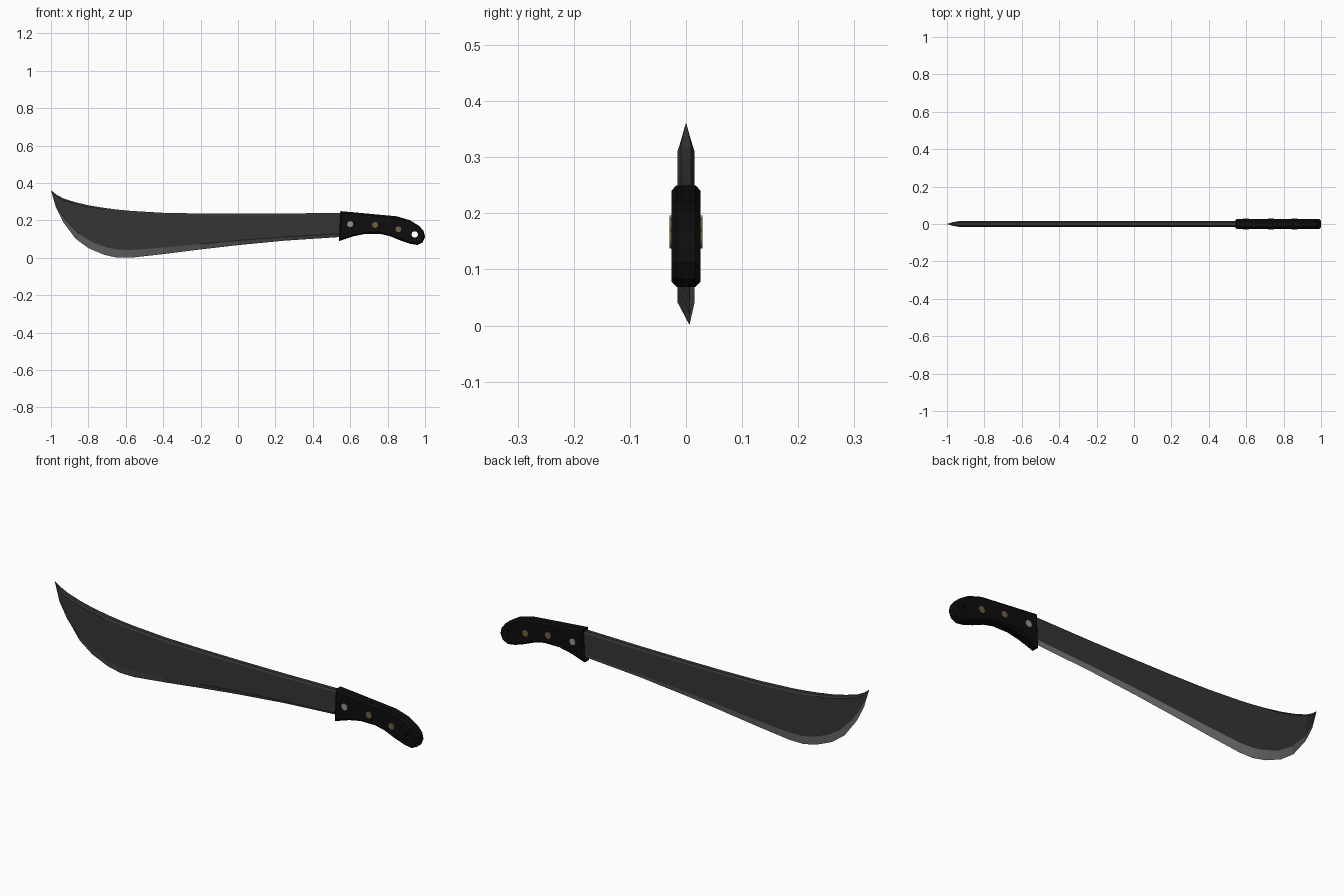
import bpy, bmesh, math
from mathutils import Matrix

if "Cube" in bpy.data.objects:
    bpy.data.objects.remove(bpy.data.objects["Cube"])


def material(name, rgb):
    m = bpy.data.materials.new(name)
    m.diffuse_color = (*rgb, 1)
    m.use_nodes = True
    m.node_tree.nodes["Principled BSDF"].inputs["Base Color"].default_value = m.diffuse_color
    return m


STEEL = material("dark_steel", (0.035, 0.035, 0.035))
EDGE = material("ground_edge", (0.2, 0.2, 0.2))
BLACK = material("black_grip", (0.004, 0.004, 0.004))
BRASS = material("brass", (0.16, 0.11, 0.055))
SILVER = material("silver", (0.3, 0.3, 0.3))


def finish(name, bm, *mats):
    bmesh.ops.recalc_face_normals(bm, faces=bm.faces)
    me = bpy.data.meshes.new(name)
    bm.to_mesh(me)
    bm.free()
    for m in mats:
        me.materials.append(m)
    ob = bpy.data.objects.new(name, me)
    bpy.context.collection.objects.link(ob)
    return ob


def disc(name, x, z, radius, half, mat, sides=16):
    bm = bmesh.new()
    bmesh.ops.create_cone(bm, cap_ends=True, segments=sides, radius1=radius,
                          radius2=radius, depth=2 * half,
                          matrix=Matrix.Translation((x, 0, z)) @ Matrix.Rotation(math.pi / 2, 4, 'X'))
    return finish(name, bm, mat)


# Blade: stations of cutting edge, bevel line, spine (x, z each) and half thickness
stations = [
    (-0.973, 0.268, -0.967, 0.272, -0.972, 0.339, 0.009),
    (-0.935, 0.192, -0.921, 0.202, -0.935, 0.318, 0.0155),
    (-0.868, 0.102, -0.850, 0.128, -0.868, 0.297, 0.0155),
    (-0.800, 0.052, -0.782, 0.085, -0.800, 0.281, 0.0155),
    (-0.715, 0.016, -0.700, 0.055, -0.715, 0.267, 0.0155),
    (-0.645, 0.001, -0.640, 0.044, -0.645, 0.258, 0.0155),
    (-0.570, 0.001, -0.570, 0.042, -0.570, 0.251, 0.0155),
    (-0.400, 0.020, -0.400, 0.055, -0.400, 0.241, 0.0155),
    (-0.200, 0.045, -0.200, 0.074, -0.200, 0.237, 0.0155),
    (0.000, 0.068, 0.000, 0.093, 0.000, 0.236, 0.0155),
    (0.250, 0.092, 0.250, 0.112, 0.250, 0.237, 0.0155),
    (0.555, 0.112, 0.555, 0.130, 0.555, 0.241, 0.0155),
]
bm = bmesh.new()
tip = bm.verts.new((-1, 0, 0.362))
rings = []
for ex, ez, bx, bz, sx, sz, h in stations:
    sec = [(ex, 0.4 * h, ez), (bx, -h, bz), (sx, -h, sz - 0.009), (sx, -0.6 * h, sz),
           (sx, 0.6 * h, sz), (sx, h, sz - 0.009), (bx, h, bz)]
    rings.append([bm.verts.new(p) for p in sec])
n = len(rings[0])
for i in range(n):
    j = (i + 1) % n
    strip = [bm.faces.new((tip, rings[0][i], rings[0][j]))]
    for a, b in zip(rings, rings[1:]):
        strip.append(bm.faces.new((a[i], b[i], b[j], a[j])))
    for f in strip:
        f.material_index = int(i in (0, n - 1))
bm.faces.new(rings[-1])
finish("blade", bm, STEEL, EDGE)

# Handle: extruded outline with chamfered rims
outline = [(0.547, 0.250), (0.70, 0.236), (0.85, 0.222), (0.92, 0.201), (0.97, 0.170),
           (0.993, 0.142), (1.0, 0.112), (0.988, 0.083), (0.96, 0.069), (0.92, 0.075),
           (0.87, 0.092), (0.81, 0.117), (0.76, 0.128), (0.68, 0.128), (0.62, 0.116), (0.54, 0.090)]
bm = bmesh.new()
T = 0.026
face = bm.faces.new([bm.verts.new((x, -T, z)) for x, z in outline])
ext = bmesh.ops.extrude_face_region(bm, geom=[face], use_keep_orig=True)
bmesh.ops.translate(bm, vec=(0, 2 * T, 0),
                    verts=[v for v in ext["geom"] if isinstance(v, bmesh.types.BMVert)])
bmesh.ops.recalc_face_normals(bm, faces=bm.faces)
rims = [e for e in bm.edges if abs(e.verts[0].co.y - e.verts[1].co.y) < 1e-5]
bmesh.ops.bevel(bm, geom=rims, offset=0.009, segments=1, affect='EDGES', profile=0.5)
handle = finish("handle", bm, BLACK)

# Lanyard hole
cutter = disc("lanyard_hole_cutter", 0.945, 0.125, 0.017, 0.1, BLACK)
cutter.hide_render = True
cutter.hide_viewport = True
cutter.display_type = 'WIRE'
mod = handle.modifiers.new("lanyard_hole", 'BOOLEAN')
mod.operation = 'DIFFERENCE'
mod.solver = 'EXACT'
mod.object = cutter

# Rivets through the grip
for k, (x, z, mat) in enumerate([(0.60, 0.180, SILVER), (0.733, 0.176, BRASS), (0.857, 0.153, BRASS)]):
    disc(f"rivet_{k + 1}", x, z, 0.016, 0.029, mat)
